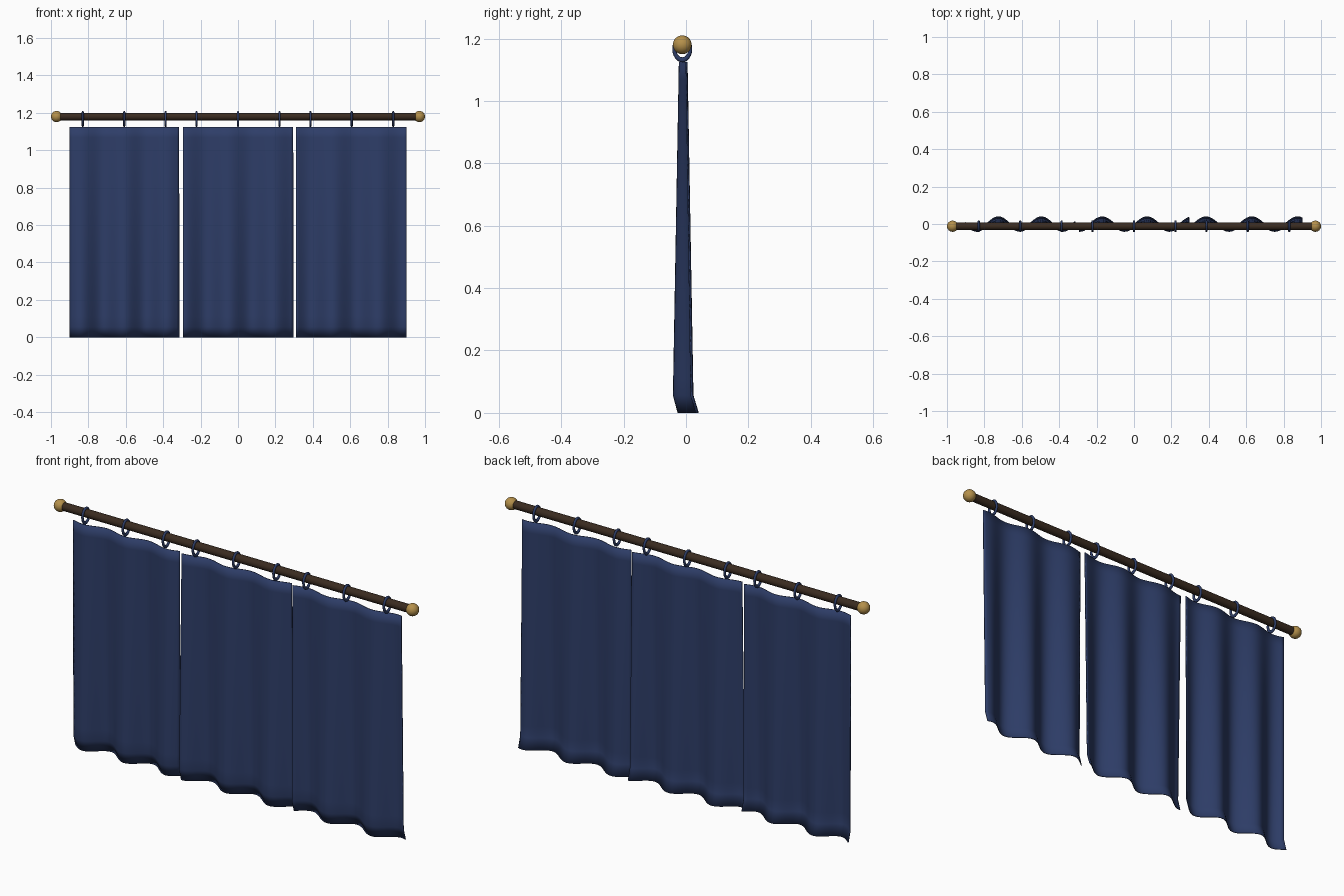
import bpy, bmesh, math

if "Cube" in bpy.data.objects:
    bpy.data.objects.remove(bpy.data.objects["Cube"])

ROD_Y, ROD_Z = -0.012, 1.18


def material(name, rgb):
    m = bpy.data.materials.new(name)
    m.diffuse_color = (*rgb, 1)
    m.use_nodes = True
    m.node_tree.nodes["Principled BSDF"].inputs["Base Color"].default_value = m.diffuse_color
    return m


blue = material("navy_cloth", (0.027, 0.047, 0.138))
wood = material("dark_wood", (0.042, 0.024, 0.014))
brass = material("brass", (0.46, 0.28, 0.07))


def finish(obj, name, mat):
    obj.name = name
    obj.data.materials.append(mat)
    return obj


# Rod
bpy.ops.mesh.primitive_cylinder_add(vertices=24, radius=0.02, depth=1.92,
                                    location=(0, ROD_Y, ROD_Z), rotation=(0, math.pi / 2, 0))
bpy.ops.object.shade_smooth_by_angle()
finish(bpy.context.object, "rod", wood)

# Round finials on the rod ends
for side, label in ((-1, "left"), (1, "right")):
    bpy.ops.mesh.primitive_uv_sphere_add(segments=24, ring_count=16, radius=0.03,
                                         location=(side * 0.97, ROD_Y, ROD_Z))
    bpy.ops.object.shade_smooth()
    finish(bpy.context.object, label + "_finial", brass)

# Oval rings, three to each panel
for i, x in enumerate((-0.83, -0.608, -0.387, -0.222, 0, 0.222, 0.387, 0.608, 0.83)):
    bpy.ops.mesh.primitive_torus_add(major_radius=0.026, minor_radius=0.006,
                                     major_segments=24, minor_segments=10,
                                     location=(x, ROD_Y, 1.167), rotation=(0, math.pi / 2, 0))
    ring = bpy.context.object
    for v in ring.data.vertices:  # local x points down: stretch the loop vertically
        v.co.x *= 1.35
    bpy.ops.object.shade_smooth()
    finish(ring, f"ring_{i + 1}", blue)


def panel(name, x0, x1, peak, period, cols=44, rows=20, height=1.125):
    """Hanging cloth whose folds deepen downward, with a hem kicked back."""
    bm = bmesh.new()
    grid = []
    for r in range(rows + 1):
        drop = 1 - r / rows
        row = []
        for c in range(cols + 1):
            x = x0 + (x1 - x0) * c / cols
            fold = math.cos(2 * math.pi * (x - peak) / period)
            y = -0.009 + (0.012 + 0.02 * drop) * fold
            if r == 0:
                y += 0.016
            row.append(bm.verts.new((x, y, height * r / rows)))
        grid.append(row)
    for r in range(rows):
        for c in range(cols):
            bm.faces.new((grid[r][c], grid[r][c + 1], grid[r + 1][c + 1], grid[r + 1][c]))
    mesh = bpy.data.meshes.new(name)
    bm.to_mesh(mesh)
    bm.free()
    obj = bpy.data.objects.new(name, mesh)
    bpy.context.collection.objects.link(obj)
    mesh.shade_smooth()
    solid = obj.modifiers.new("cloth_thickness", 'SOLIDIFY')
    solid.thickness = 0.004
    solid.offset = 0
    finish(obj, name, blue)


# Three cloth panels
panel("left_panel", -0.9, -0.315, -0.725, 0.23)
panel("middle_panel", -0.295, 0.295, -0.17, 0.24)
panel("right_panel", 0.31, 0.9, 0.385, 0.245)
